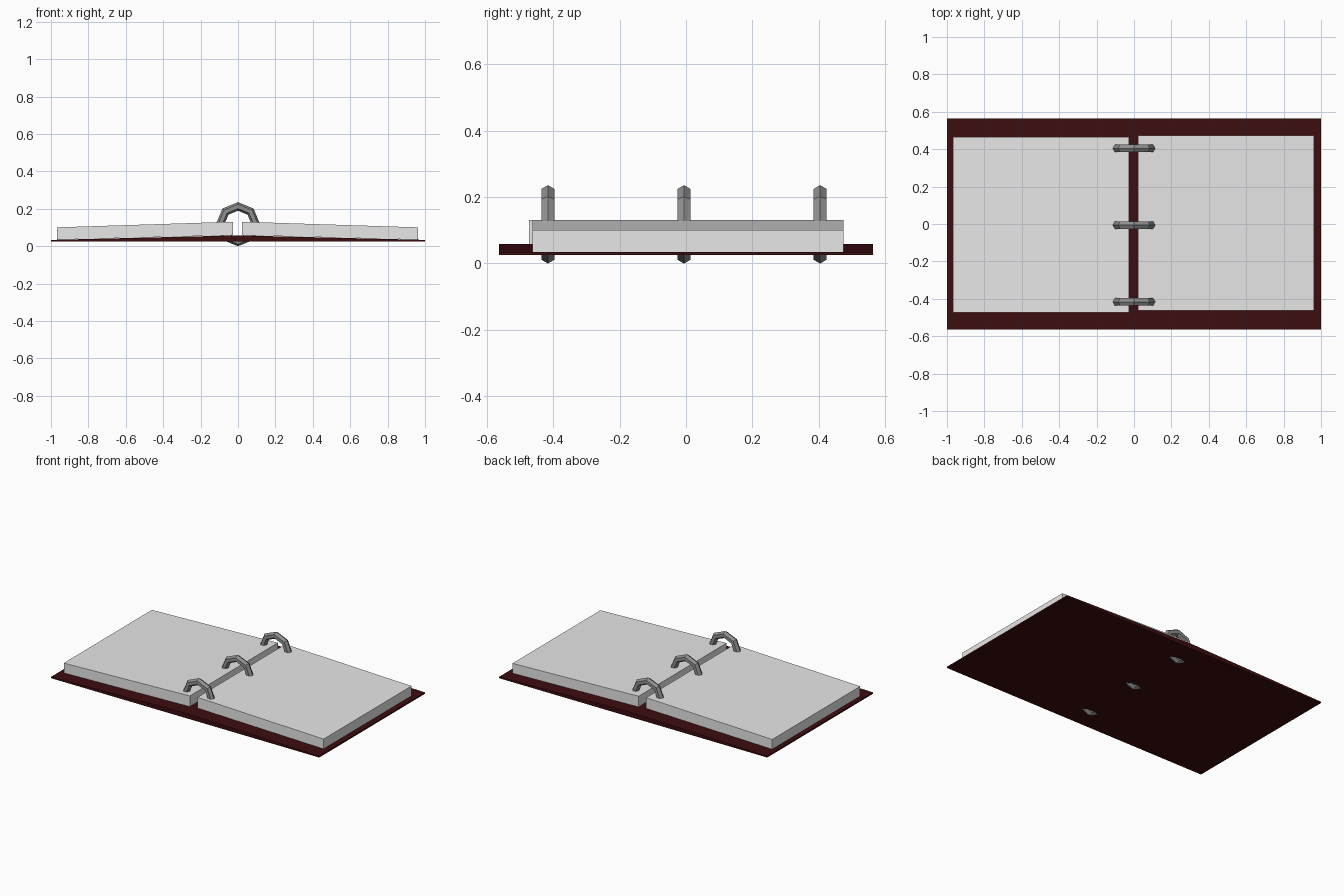
import bpy
import bmesh
from math import cos, sin, tau
from mathutils import Vector

cube = bpy.data.objects.get("Cube")
if cube:
    bpy.data.objects.remove(cube, do_unlink=True)


def material(name, rgb):
    mat = bpy.data.materials.new(name)
    mat.use_nodes = True
    mat.diffuse_color = (*rgb, 1)
    mat.node_tree.nodes["Principled BSDF"].inputs["Base Color"].default_value = (*rgb, 1)
    return mat


def finish(name, bm, mat):
    bmesh.ops.recalc_face_normals(bm, faces=bm.faces)
    mesh = bpy.data.meshes.new(name)
    bm.to_mesh(mesh)
    bm.free()
    mesh.materials.append(mat)
    obj = bpy.data.objects.new(name, mesh)
    bpy.context.collection.objects.link(obj)
    return obj


def extrude_profile(name, points, y_front, y_back, mat):
    """Closed x-z outline drawn out along y."""
    bm = bmesh.new()
    face = bm.faces.new([bm.verts.new((x, y_front, z)) for x, z in points])
    grown = bmesh.ops.extrude_face_region(bm, geom=[face])["geom"]
    verts = [v for v in grown if isinstance(v, bmesh.types.BMVert)]
    bmesh.ops.translate(bm, vec=(0, y_back - y_front, 0), verts=verts)
    return finish(name, bm, mat)


def ring(name, centre, major, minor, sides, tube_sides, mat):
    """Faceted ring standing in the x-z plane."""
    bm = bmesh.new()
    loops = []
    for i in range(sides):
        a = tau * i / sides
        loop = []
        for j in range(tube_sides):
            b = tau * j / tube_sides
            r = major + minor * cos(b)
            loop.append(bm.verts.new(Vector((r * cos(a), minor * sin(b), r * sin(a))) + centre))
        loops.append(loop)
    for i in range(sides):
        p, q = loops[i], loops[(i + 1) % sides]
        for j in range(tube_sides):
            k = (j + 1) % tube_sides
            bm.faces.new((p[j], p[k], q[k], q[j]))
    return finish(name, bm, mat)


cover_red = material("dark red cover", (0.047, 0.004, 0.005))
paper = material("paper white", (0.8, 0.8, 0.8))
metal = material("ring grey", (0.28, 0.28, 0.28))

# Open cover: flat underneath, rising to a low ridge at the spine
extrude_profile("cover", [(-1, 0.025), (1, 0.025), (1, 0.034), (0, 0.058), (-1, 0.034)],
                -0.563, 0.563, cover_red)

# Two page stacks resting on the sloped cover, slightly offset from each other
for name, inner, outer, front, back in (("left_pages", 0.022, 0.962, -0.463, 0.474),
                                        ("right_pages", -0.028, -0.968, -0.473, 0.465)):
    extrude_profile(name, [(inner, 0.059), (outer, 0.035), (outer, 0.101), (inner, 0.131)],
                    front, back, paper)

# Three binder rings passing through pages and cover
for name, y in (("front_ring", -0.416), ("middle_ring", -0.006), ("back_ring", 0.404)):
    ring(name, Vector((0, y, 0.118)), 0.095, 0.023, 8, 6, metal)
